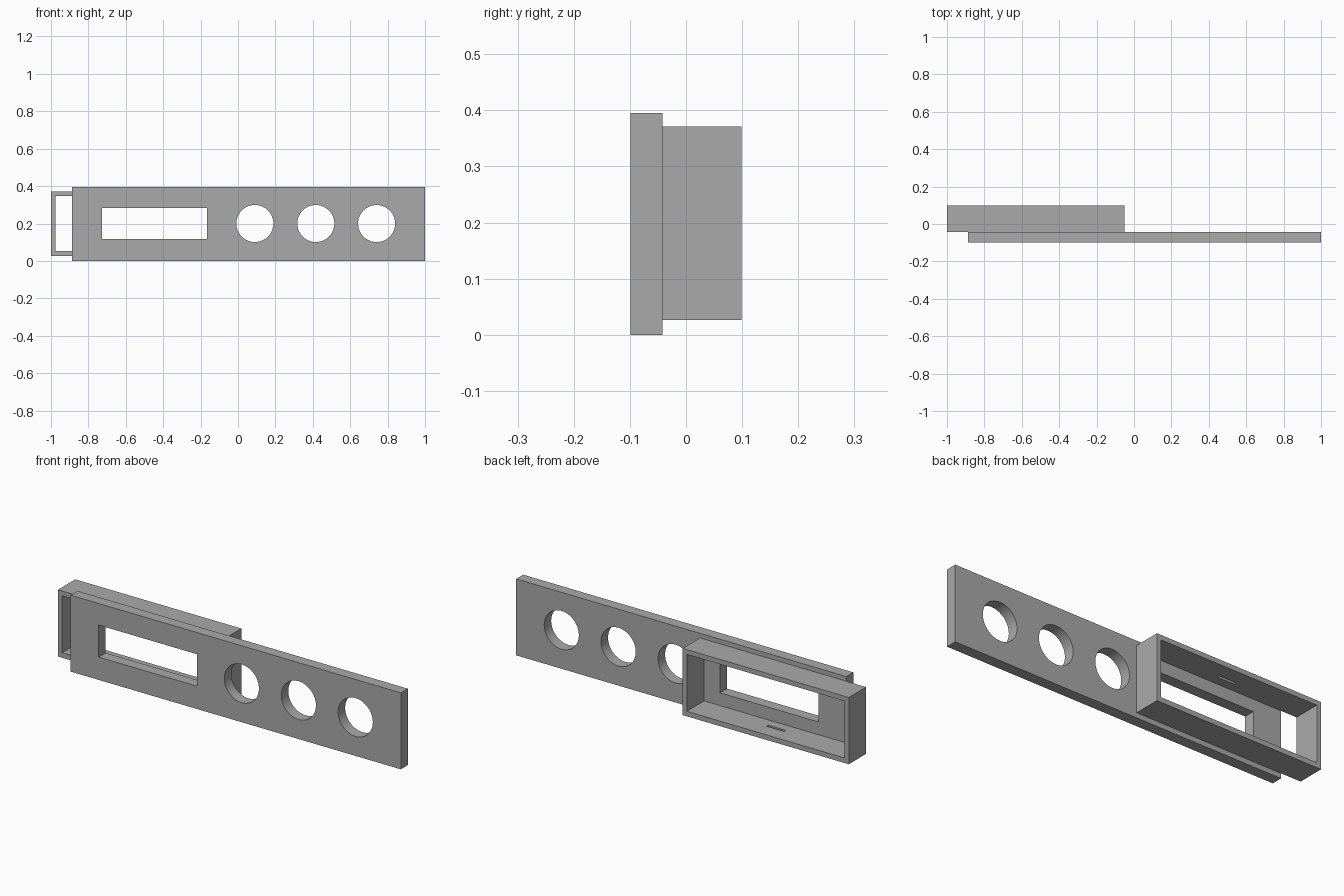
import bpy
import math

if "Cube" in bpy.data.objects:
    bpy.data.objects.remove(bpy.data.objects["Cube"], do_unlink=True)

GREY = (0.4, 0.4, 0.4, 1.0)
mat = bpy.data.materials.new("plain grey")
mat.use_nodes = True
mat.diffuse_color = GREY
mat.node_tree.nodes["Principled BSDF"].inputs["Base Color"].default_value = GREY


def box(name, x, y, z):
    """Box spanning the given (low, high) ranges."""
    spans = (x, y, z)
    bpy.ops.mesh.primitive_cube_add(size=1, location=[(a + b) / 2 for a, b in spans])
    ob = bpy.context.object
    ob.name = name
    ob.scale = [b - a for a, b in spans]
    bpy.ops.object.transform_apply(location=False, rotation=False, scale=True)
    return ob


def round_cutter(x, z, radius):
    bpy.ops.mesh.primitive_cylinder_add(vertices=64, radius=radius, depth=1,
                                        location=(x, 0, z), rotation=(math.pi / 2, 0, 0))
    return bpy.context.object


def cut(ob, cutters):
    """Subtract each cutter from the part, then discard the cutter."""
    bpy.ops.object.select_all(action="DESELECT")
    ob.select_set(True)
    bpy.context.view_layer.objects.active = ob
    for cutter in cutters:
        mod = ob.modifiers.new("cut", "BOOLEAN")
        mod.operation = "DIFFERENCE"
        mod.solver = "EXACT"
        mod.object = cutter
        bpy.ops.object.modifier_apply(modifier=mod.name)
        bpy.data.objects.remove(cutter, do_unlink=True)
    ob.data.materials.clear()
    ob.data.materials.append(mat)
    bpy.ops.object.shade_smooth_by_angle(angle=math.radians(30))


JOINT = -0.042   # plane where the plate meets the frame
BACK = 0.099

# Front plate with a display window and three round holes
plate = box("front_plate", (-0.887, 1), (-BACK, JOINT), (0, 0.395))
window = box("window_cutter", (-0.727, -0.166), (-1, 1), (0.118, 0.283))
holes = [round_cutter(x, 0.2, 0.099) for x in (0.09, 0.416, 0.741)]
cut(plate, [window] + holes)

# Open frame behind the plate, with a shallow slot in its floor and ceiling
frame = box("display_frame", (-1, -0.05), (JOINT, BACK), (0.026, 0.371))
opening = box("opening_cutter", (-0.976, -0.074), (-1, 1), (0.052, 0.346))
slots = [box("slot_cutter", (-0.575, -0.475), (0.006, 0.02), z)
         for z in ((0.04, 0.06), (0.34, 0.358))]
cut(frame, [opening] + slots)
